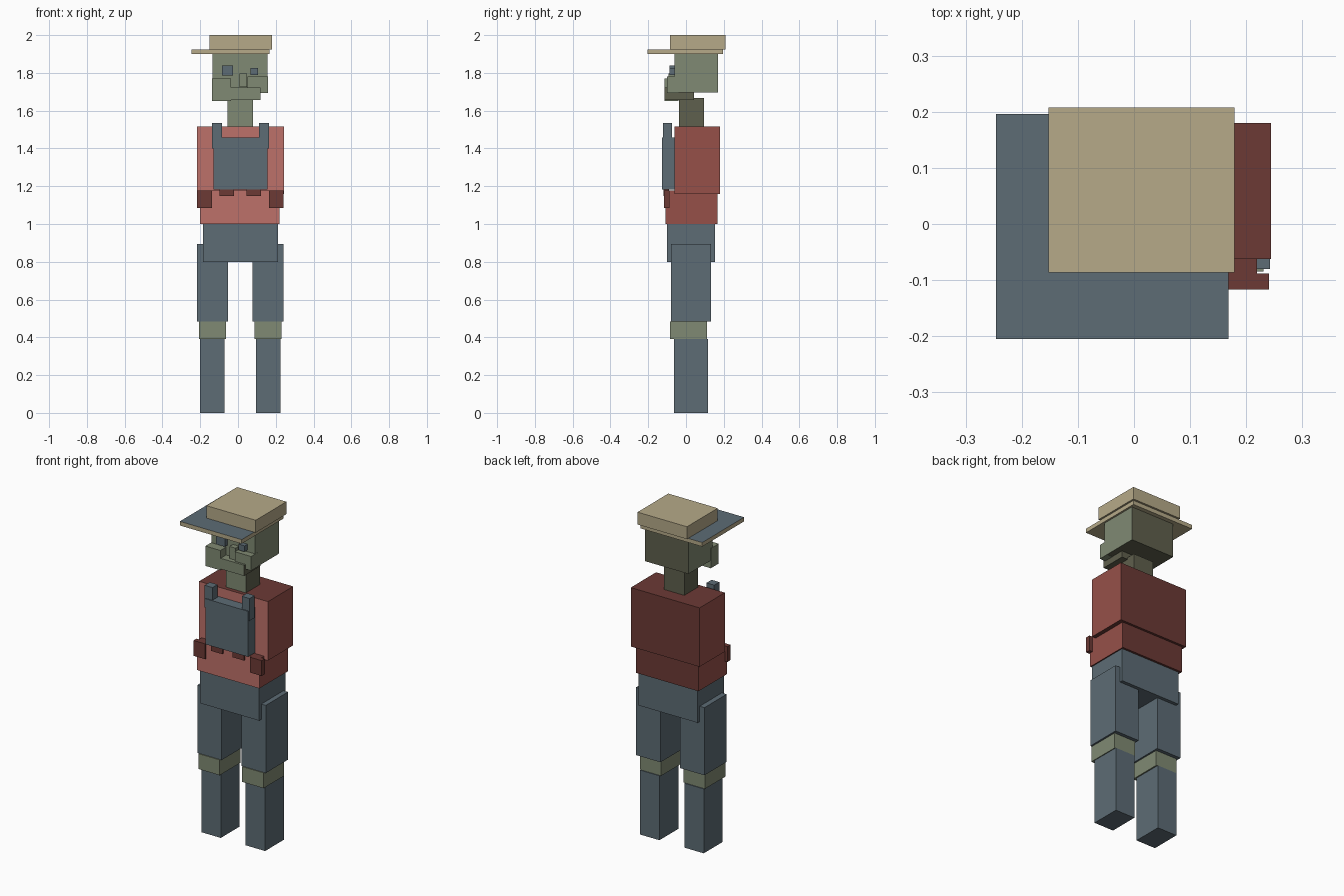
import bpy

if "Cube" in bpy.data.objects:
    bpy.data.objects.remove(bpy.data.objects["Cube"])


def material(name, r, g, b):
    lin = [((c / 255 + 0.055) / 1.055) ** 2.4 for c in (r, g, b)] + [1]
    m = bpy.data.materials.new(name)
    m.use_nodes = True
    m.diffuse_color = lin
    m.node_tree.nodes["Principled BSDF"].inputs["Base Color"].default_value = lin
    return m


TAN = material("straw_tan", 182, 170, 137)
BLUE = material("denim_blue", 93, 108, 117)
OLIVE = material("skin_olive", 128, 138, 115)
SHADE = material("dark_olive", 95, 96, 77)
PINK = material("light_red", 190, 113, 106)
RED = material("shirt_red", 150, 80, 73)
WINE = material("dark_red", 108, 58, 53)

CENTRE = 0.0125  # symmetry plane of the body


def box(name, x, y, z, main, **sides):
    """Box from (min, max) ranges; sides gives other materials by face direction."""
    bpy.ops.mesh.primitive_cube_add(size=1)
    ob = bpy.context.object
    ob.name = ob.data.name = name
    for v in ob.data.vertices:
        v.co = [r[0] if c < 0 else r[1] for c, r in zip(v.co, (x, y, z))]
    ob.data.materials.append(main)
    directions = {"front": (1, -1), "back": (1, 1), "top": (2, 1),
                  "bottom": (2, -1), "left": (0, 1), "right": (0, -1)}
    for side, mat in sides.items():
        ob.data.materials.append(mat)
        axis, sign = directions[side]
        for f in ob.data.polygons:
            if f.normal[axis] * sign > 0.5:
                f.material_index = len(ob.data.materials) - 1
    return ob


def pair(name, x, y, z, main):
    """Left box and its mirror across the body centre."""
    box("left_" + name, x, y, z, main)
    box("right_" + name, (2 * CENTRE - x[1], 2 * CENTRE - x[0]), y, z, main)


# Hat
box("hat_crown", (-0.152, 0.179), (-0.086, 0.208), (1.925, 2.0), TAN)
box("hat_brim", (-0.246, 0.168), (-0.205, 0.196), (1.9, 1.925), TAN, top=BLUE)

# Head and face
box("head", (-0.135, 0.157), (-0.06, 0.17), (1.695, 1.9), OLIVE, back=SHADE, bottom=SHADE)
box("right_cheek", (-0.138, -0.037), (-0.115, -0.04), (1.65, 1.77), OLIVE)
box("left_cheek", (0.05, 0.158), (-0.1, -0.04), (1.694, 1.78), OLIVE)
box("jaw", (-0.045, 0.12), (-0.113, 0.042), (1.657, 1.722), SHADE, front=OLIVE, top=OLIVE)
box("nose", (0.008, 0.048), (-0.092, -0.05), (1.725, 1.798), OLIVE)
box("right_eye", (-0.085, -0.027), (-0.088, -0.05), (1.785, 1.838), BLUE)
box("left_eye", (0.066, 0.106), (-0.088, -0.05), (1.79, 1.826), BLUE)
box("neck", (-0.055, 0.08), (-0.038, 0.095), (1.51, 1.668), SHADE, front=OLIVE)

# Shirt
box("upper_torso", (-0.217, 0.244), (-0.062, 0.18), (1.158, 1.515), WINE,
    front=PINK, left=RED, right=RED)
box("lower_torso", (-0.2, 0.219), (-0.108, 0.166), (1.0, 1.178), WINE,
    front=PINK, left=RED, right=RED)

# Overall bib, straps and pockets
box("bib", (-0.129, 0.156), (-0.127, -0.06), (1.182, 1.458), BLUE)
pair("strap", (0.111, 0.163), (-0.122, -0.073), (1.4, 1.535), BLUE)
pair("hand", (0.163, 0.241), (-0.117, -0.088), (1.085, 1.178), WINE)
pair("finger", (0.046, 0.123), (-0.12, -0.09), (1.148, 1.182), WINE)

# Hips and legs
box("hips", (-0.185, 0.212), (-0.1, 0.153), (0.8, 1.0), BLUE)
pair("thigh", (0.078, 0.242), (-0.08, 0.133), (0.483, 0.893), BLUE)
pair("knee", (0.088, 0.231), (-0.085, 0.112), (0.39, 0.483), OLIVE)
pair("shin", (0.096, 0.226), (-0.063, 0.117), (0.0, 0.39), BLUE)
